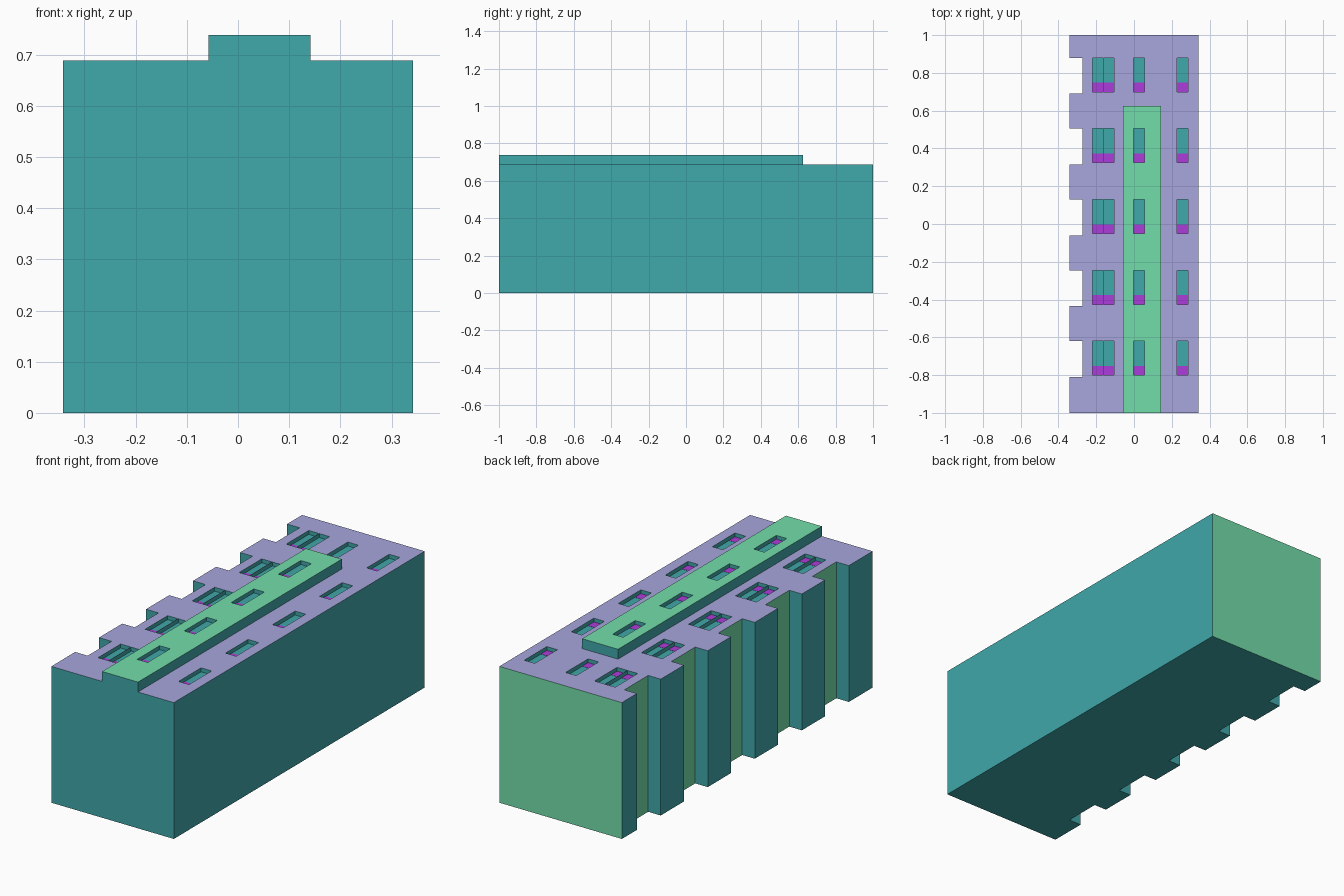
import bpy, bmesh

if "Cube" in bpy.data.objects:
    bpy.data.objects.remove(bpy.data.objects["Cube"])

HALF_W, ROOF, STRIP_TOP = 0.342, 0.688, 0.738
NOTCH_X = -0.272
DEPTH, FIN, SILL = 0.02, 0.001, 0.048
ROWS = [-0.80 + 0.375 * i for i in range(5)]      # lower y of each window row
WIN_L = 0.18
WIN_X = [(-0.221, -0.163), (-0.163, -0.105), (-0.003, 0.056), (0.228, 0.287)]


def material(name, rgb):
    m = bpy.data.materials.new(name)
    lin = [((c / 255 + 0.055) / 1.055) ** 2.4 for c in rgb]
    m.diffuse_color = (*lin, 1)
    m.use_nodes = True
    m.node_tree.nodes["Principled BSDF"].inputs["Base Color"].default_value = m.diffuse_color
    return m


TEAL = material("teal", (64, 168, 170))
LILAC = material("lilac", (168, 166, 220))
GREEN = material("green", (116, 222, 170))
MAGENTA = material("magenta", (172, 60, 218))


def make_object(name, bm, mats):
    bmesh.ops.recalc_face_normals(bm, faces=bm.faces)
    me = bpy.data.meshes.new(name)
    bm.to_mesh(me)
    bm.free()
    for m in mats:
        me.materials.append(m)
    ob = bpy.data.objects.new(name, me)
    bpy.context.collection.objects.link(ob)
    return ob


def prism(bm, outline, z0, z1):
    face = bm.faces.new([bm.verts.new((x, y, z0)) for x, y in outline])
    new = bmesh.ops.extrude_face_region(bm, geom=[face])["geom"]
    bmesh.ops.translate(bm, vec=(0, 0, z1 - z0),
                        verts=[v for v in new if isinstance(v, bmesh.types.BMVert)])


def box(bm, x0, x1, y0, y1, z0, z1):
    prism(bm, [(x0, y0), (x1, y0), (x1, y1), (x0, y1)], z0, z1)


def surface_z(col, y):
    return STRIP_TOP if col == 2 and y < 0.6 else ROOF


def cut_windows(ob, level):
    """Cut the shallow window pockets lying at one surface level."""
    bm = bmesh.new()
    for y in ROWS:
        for col, (x0, x1) in enumerate(WIN_X):
            if surface_z(col, y) == level:
                # paired windows keep a thin fin between them
                a = x0 + FIN * (col == 1)
                b = x1 - FIN * (col == 0)
                box(bm, a, b, y, y + WIN_L, level - DEPTH, level + 0.1)
    cutter = make_object(ob.name + "_window_cutter", bm, [TEAL])
    cutter.hide_render = True
    mod = ob.modifiers.new("windows", "BOOLEAN")
    mod.object, mod.operation, mod.solver = cutter, "DIFFERENCE", "EXACT"
    bpy.context.view_layer.objects.active = ob
    bpy.ops.object.modifier_apply(modifier=mod.name)
    bpy.data.objects.remove(cutter)


# main block: notched outline extruded upward
outline = [(HALF_W, -1), (HALF_W, 1), (-HALF_W, 1)]
for y in reversed(ROWS):
    lo, hi = y - 0.01, y + WIN_L
    outline += [(-HALF_W, hi), (NOTCH_X, hi), (NOTCH_X, lo), (-HALF_W, lo)]
outline.append((-HALF_W, -1))
bm = bmesh.new()
prism(bm, outline, 0, ROOF)
body = make_object("body", bm, [TEAL, LILAC, GREEN])
cut_windows(body, ROOF)
for p in body.data.polygons:
    if p.center.z > ROOF - 0.001:
        p.material_index = 1                       # roof
    elif p.center.y > 0.999 or (p.normal.x < -0.9 and abs(p.center.x - NOTCH_X) < 0.001):
        p.material_index = 2                       # back wall and notch floors
    else:
        p.material_index = 0

# raised strip along the top
bm = bmesh.new()
box(bm, -0.058, 0.142, -1, 0.625, ROOF, STRIP_TOP)
strip = make_object("raised_strip", bm, [TEAL, GREEN])
cut_windows(strip, STRIP_TOP)
for p in strip.data.polygons:
    p.material_index = int(p.center.z > STRIP_TOP - 0.001)

# coloured panel at the lower end of each window
bm = bmesh.new()
for y in ROWS:
    for col, (x0, x1) in enumerate(WIN_X):
        z = surface_z(col, y) - DEPTH
        a = x0 + FIN * (col == 1)
        b = x1 - FIN * (col == 0)
        box(bm, a, b, y, y + SILL, z - 0.001, z + 0.001)
make_object("window_panels", bm, [MAGENTA])
